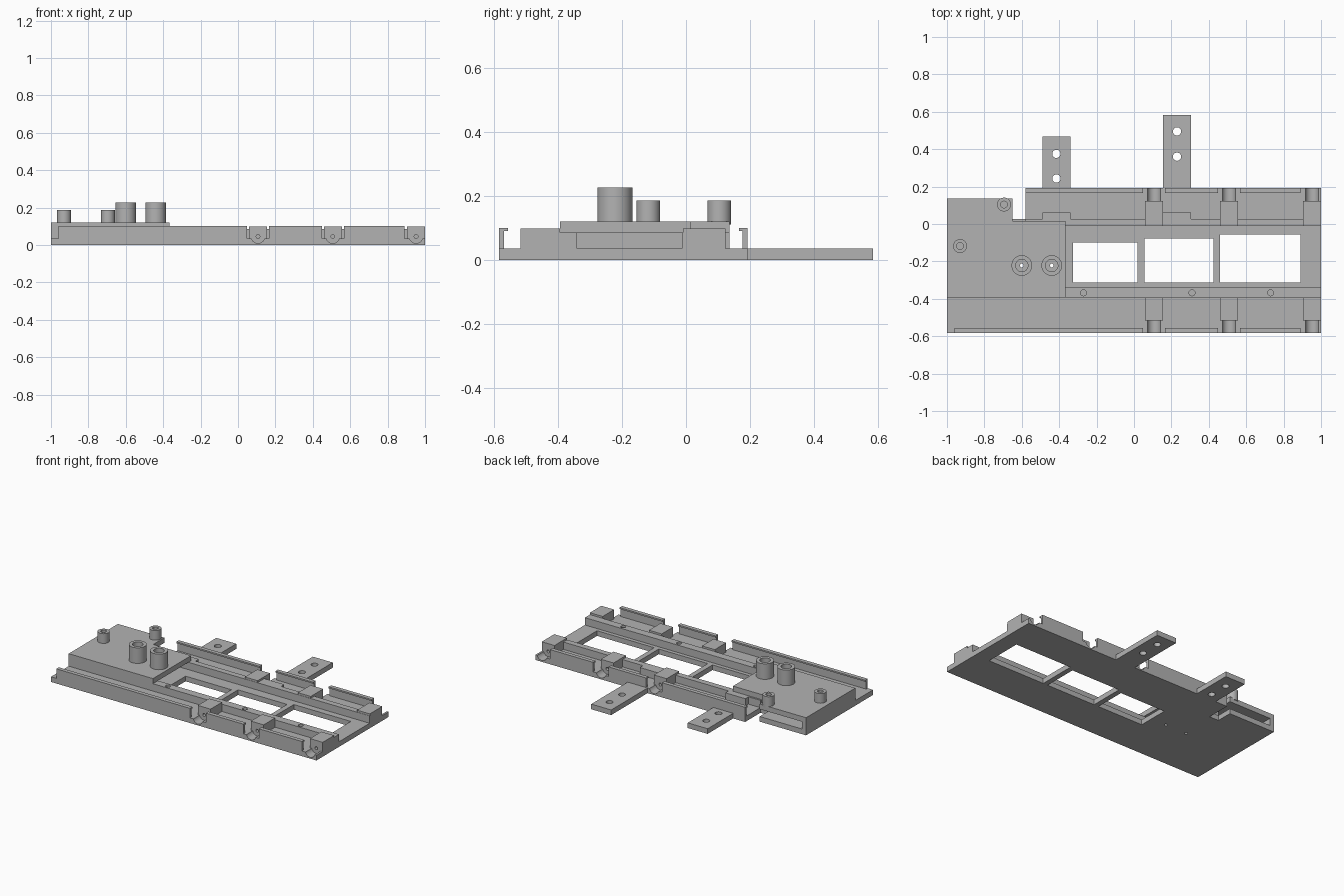
import bpy, bmesh, math
from mathutils import Vector, Matrix

old = bpy.data.objects.get("Cube")
if old:
    bpy.data.objects.remove(old, do_unlink=True)

grey = bpy.data.materials.new("plain_grey")
grey.use_nodes = True
COLOUR = (0.45, 0.45, 0.45, 1)
grey.diffuse_color = COLOUR
grey.node_tree.nodes["Principled BSDF"].inputs["Base Color"].default_value = COLOUR

FLOOR, RAIL, CLIP, DECK = 0.035, 0.085, 0.098, 0.12
FRONT, BACK = -0.584, 0.192
CLIP_X = (0.107, 0.507, 0.952)
HALF = 0.048


def finish(name, bm):
    bmesh.ops.recalc_face_normals(bm, faces=bm.faces)
    mesh = bpy.data.meshes.new(name)
    bm.to_mesh(mesh)
    bm.free()
    mesh.materials.append(grey)
    ob = bpy.data.objects.new(name, mesh)
    bpy.context.collection.objects.link(ob)
    return ob


def prism(name, points, offset):
    """Extrude a closed outline of 3D points along an offset."""
    bm = bmesh.new()
    face = bm.faces.new([bm.verts.new(p) for p in points])
    made = bmesh.ops.extrude_face_region(bm, geom=[face])["geom"]
    verts = [v for v in made if isinstance(v, bmesh.types.BMVert)]
    bmesh.ops.translate(bm, vec=Vector(offset), verts=verts)
    return finish(name, bm)


def slab(name, outline, z0, z1):
    return prism(name, [(x, y, z0) for x, y in outline], (0, 0, z1 - z0))


def box(name, x0, x1, y0, y1, z0, z1):
    return slab(name, [(x0, y0), (x1, y0), (x1, y1), (x0, y1)], z0, z1)


def rod(name, centre, radius, depth, axis="Z"):
    bm = bmesh.new()
    turn = Matrix.Rotation(math.pi / 2, 4, "X") if axis == "Y" else Matrix()
    bmesh.ops.create_cone(bm, cap_ends=True, segments=32, radius1=radius, radius2=radius,
                          depth=depth, matrix=Matrix.Translation(centre) @ turn)
    return finish(name, bm)


def cut(ob, cutters):
    for cutter in cutters:
        cutter.hide_render = True
        mod = ob.modifiers.new("cut", "BOOLEAN")
        mod.operation, mod.solver, mod.object = "DIFFERENCE", "EXACT", cutter
        bpy.context.view_layer.objects.active = ob
        bpy.ops.object.modifier_apply(modifier=mod.name)
        bpy.data.objects.remove(cutter, do_unlink=True)


def smooth(ob):
    bpy.ops.object.select_all(action="DESELECT")
    ob.select_set(True)
    bpy.context.view_layer.objects.active = ob
    bpy.ops.object.shade_smooth_by_angle(angle=math.radians(30))


# Base plate with its two mounting tabs
TABS = ((-0.49, -0.34, 0.467, (0.375, 0.243)), (0.155, 0.305, 0.584, (0.495, 0.36)))
outline = [(-1, FRONT), (1, FRONT), (1, BACK)]
for x0, x1, end, _ in reversed(TABS):
    outline += [(x1, BACK), (x1, end), (x0, end), (x0, BACK)]
outline += [(-0.58, BACK), (-0.58, 0.027), (-0.65, 0.027), (-0.65, 0.136), (-1, 0.136)]
base = slab("base_plate", outline, 0, FLOOR)

# Windows, tab holes, clip troughs and pin holes
cutters = [box("window_cut", x0, x1, -0.314, y1, -0.1, 0.1)
           for x0, x1, y1 in ((-0.325, 0.02, -0.1), (0.055, 0.425, -0.078), (0.46, 0.89, -0.056))]
for x0, x1, _, holes in TABS:
    cutters += [rod("hole_cut", ((x0 + x1) / 2, y, 0), 0.022, 0.2) for y in holes]
for x in CLIP_X:
    for y in (FRONT - 0.03, BACK + 0.03):
        cutters.append(rod("trough_cut", (x, y, 0.045), 0.036, 0.2, "Y"))
BIG = ((-0.6, -0.222), (-0.44, -0.222))
SMALL = ((-0.93, -0.118), (-0.695, 0.104))
cutters += [rod("pin_cut", (x, y, 0), 0.01, 0.2) for x, y in BIG]
cut(base, cutters)
smooth(base)

# Clip blocks along both long edges
for x in CLIP_X:
    for side, y0, y1 in (("front", -0.517, -0.394), ("back", -0.01, 0.124)):
        block = box(side + "_clip_block", x - HALF, x + HALF, y0, y1, 0.002, CLIP)
        face_y = y0 if side == "front" else y1
        cut(block, [rod("screw_cut", (x, face_y, 0.045), 0.01, 0.12, "Y")])
        smooth(block)

# Hooked lips, broken at each clip
for side, edge, inward, start in (("front", FRONT, 1, -0.96), ("back", BACK, -1, -0.58)):
    shape = [(0, 0.03), (0, 0.1), (0.027, 0.1), (0.027, 0.09), (0.016, 0.09), (0.016, 0.03)]
    for x0, x1 in ((start, 0.047), (0.167, 0.45), (0.567, 0.89)):
        prism(side + "_lip", [(x0, edge + inward * y, z) for y, z in shape], (x1 - x0, 0, 0))

# Inner rails beside the windows
front_rail = box("front_rail", -0.37, 1, -0.394, -0.34, 0.03, RAIL)
cut(front_rail, [rod("hole_cut", (x, -0.368, 0.08), 0.016, 0.07) for x in (-0.27, 0.31, 0.73)])
smooth(front_rail)
back = [(-0.58, -0.012), (1, -0.012), (1, 0.028)]
for x0, x1, _, _ in reversed(TABS):
    back += [(x1, 0.028), (x1, 0.062), (x0, 0.062), (x0, 0.028)]
slab("back_rail", back + [(-0.58, 0.028)], 0.03, RAIL)

# Hollow raised deck: roof on three walls, open at the back slot and toward the windows
roof = slab("deck_roof", [(-1, -0.394), (-0.365, -0.394), (-0.365, 0.016), (-0.65, 0.016),
                          (-0.65, 0.136), (-1, 0.136)], RAIL, DECK)
cut(roof, [rod("pin_cut", (x, y, 0.1), 0.01, 0.2) for x, y in BIG])
box("deck_front_wall", -1, -0.365, -0.394, -0.34, 0.03, RAIL)
box("deck_side_wall", -1, -0.97, -0.34, 0.136, 0.03, RAIL)
box("deck_inner_wall", -0.66, -0.58, -0.012, 0.016, 0.03, RAIL)

# Hollow posts on the deck
for label, spots, radius, bore, top in (("large_post", BIG, 0.055, 0.033, 0.226),
                                        ("small_post", SMALL, 0.037, 0.018, 0.186)):
    for x, y in spots:
        post = rod(label, (x, y, (DECK + top) / 2 - 0.005), radius, top - DECK + 0.01)
        cut(post, [rod("bore_cut", (x, y, top), bore, 0.12),
                   rod("pin_cut", (x, y, top), 0.01, 0.4)])
        smooth(post)
